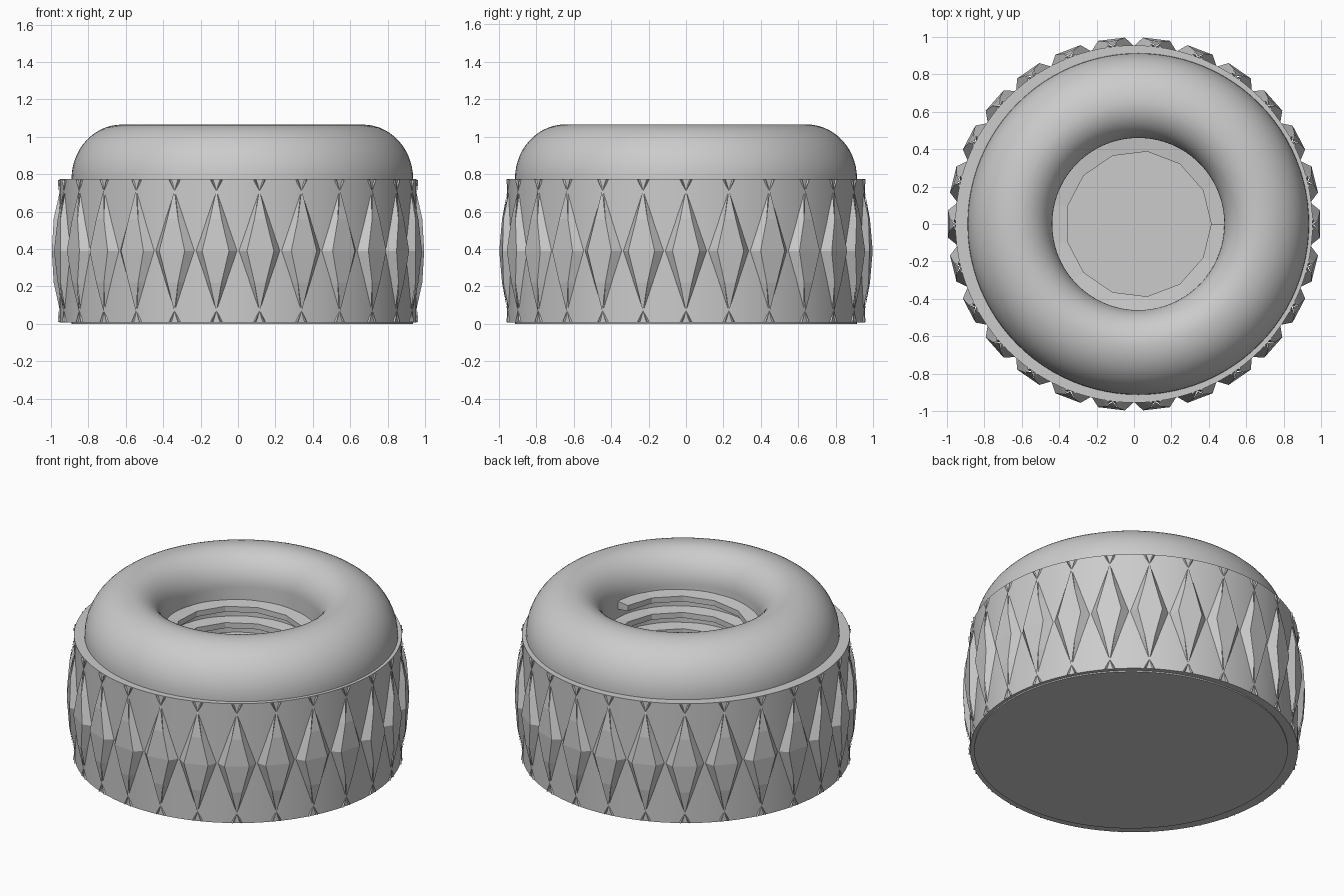
import bpy, bmesh
from math import sin, cos, pi, radians

cube = bpy.data.objects.get("Cube")
if cube:
    bpy.data.objects.remove(cube)

grey = bpy.data.materials.new("plain grey")
grey.use_nodes = True
colour = (0.6, 0.6, 0.6, 1)
grey.diffuse_color = colour
grey.node_tree.nodes["Principled BSDF"].inputs["Base Color"].default_value = colour

CENTRE_X = 0.023          # the body sits slightly off the grip ring's axis
COUNT = 26                # diamonds around the grip
STEP = 2 * pi / COUNT
MID, RING_R = 0.39, 0.955


def polar(r, a, z):
    return (r * cos(a), r * sin(a), z)


def finish(name, bm, smooth=None, x=0):
    bmesh.ops.recalc_face_normals(bm, faces=bm.faces)
    mesh = bpy.data.meshes.new(name)
    bm.to_mesh(mesh)
    bm.free()
    mesh.materials.append(grey)
    obj = bpy.data.objects.new(name, mesh)
    obj.location.x = x
    bpy.context.collection.objects.link(obj)
    if smooth:
        bpy.ops.object.select_all(action='DESELECT')
        obj.select_set(True)
        bpy.context.view_layer.objects.active = obj
        bpy.ops.object.shade_smooth_by_angle(angle=radians(smooth))
    return obj


def lathe(name, profile, segments, closed=False, x=0):
    bm = bmesh.new()
    verts = [bm.verts.new((r, 0, z)) for r, z in profile]
    pairs = list(zip(verts, verts[1:]))
    if closed:
        pairs.append((verts[-1], verts[0]))
    edges = [bm.edges.new(p) for p in pairs]
    bmesh.ops.spin(bm, geom=verts + edges, cent=(0, 0, 0), axis=(0, 0, 1),
                   angle=2 * pi, steps=segments)
    bmesh.ops.remove_doubles(bm, verts=bm.verts, dist=0.0001)
    return finish(name, bm, 35, x)


def arc(cx, cz, rx, rz, start, end, n=14):
    angles = [radians(start + (end - start) * i / n) for i in range(n + 1)]
    return [(cx + rx * cos(a), cz + rz * sin(a)) for a in angles]


# Body with rounded top and a blind hole
body = [(0, 0), (0.913, 0)]
body += arc(0.645, 0.775, 0.268, 0.29, 0, 90)
body += arc(0.645, 0.87, 0.185, 0.195, 90, 180)[1:]
body += [(0.46, 0.25), (0, 0.25)]
lathe("body", body, 96, x=CENTRE_X)

# Grip ring around the lower body
lathe("grip_ring", [(0.89, 0.008), (RING_R, 0.008), (RING_R, 0.775), (0.89, 0.775)],
      COUNT * 4, closed=True)

# Raised diamonds: half angle and radius of the flat centre at rising heights
ROWS = [(0.0, 0.30, 0.998), (0.17, 0.13, 0.986), (0.33, 0.0, 0.959)]
bm = bmesh.new()
for k in range(COUNT):
    a = k * STEP
    for up in (1, -1):
        for (h0, w0, r0), (h1, w1, r1) in zip(ROWS, ROWS[1:]):
            z0, z1 = MID + up * h0, MID + up * h1
            b0, b1 = 0.5 * (1 - h0 / 0.33), 0.5 * (1 - h1 / 0.33)
            # flat centre
            corners = [(r0, -w0, z0), (r0, w0, z0), (r1, w1, z1)]
            if w1:
                corners.append((r1, -w1, z1))
            bm.faces.new([bm.verts.new(polar(r, a + w * STEP, z)) for r, w, z in corners])
            # sloping sides
            for s in (1, -1):
                corners = [(r0, w0, z0), (0.95, b0, z0), (0.95, b1, z1)]
                if w1:
                    corners.append((r1, w1, z1))
                bm.faces.new([bm.verts.new(polar(r, a + s * w * STEP, z))
                              for r, w, z in corners])
        # crossed ends that carry on to the ring's rim
        for s in (1, -1):
            ends = [(0.959, 0, 0.32), (0.952, 0.07, 0.38), (0.964, 0.11, 0.38),
                    (0.952, 0.15, 0.38)]
            tip, inner, ridge, outer = [
                bm.verts.new(polar(r, a + s * w * STEP, MID + up * h)) for r, w, h in ends]
            bm.faces.new((tip, inner, ridge))
            bm.faces.new((tip, ridge, outer))
            bm.faces.new((inner, outer, ridge))
bmesh.ops.remove_doubles(bm, verts=bm.verts, dist=0.0005)
finish("grip_diamonds", bm)

# Faceted screw thread inside the hole
bm = bmesh.new()
SIDES, TURNS, PITCH = 13, 5, 0.105
sections = []
for i in range(SIDES * TURNS + 1):
    a = 2 * pi * i / SIDES
    z = 0.28 + PITCH * i / SIDES
    shape = [(0.478, z), (0.39, z + 0.01), (0.39, z + 0.045), (0.478, z + 0.055)]
    sections.append([bm.verts.new(polar(r, a, h)) for r, h in shape])
for p, q in zip(sections, sections[1:]):
    for j in range(4):
        n = (j + 1) % 4
        bm.faces.new((p[j], p[n], q[n], q[j]))
bm.faces.new(sections[0])
bm.faces.new(sections[-1])
finish("inner_thread", bm, x=CENTRE_X)
